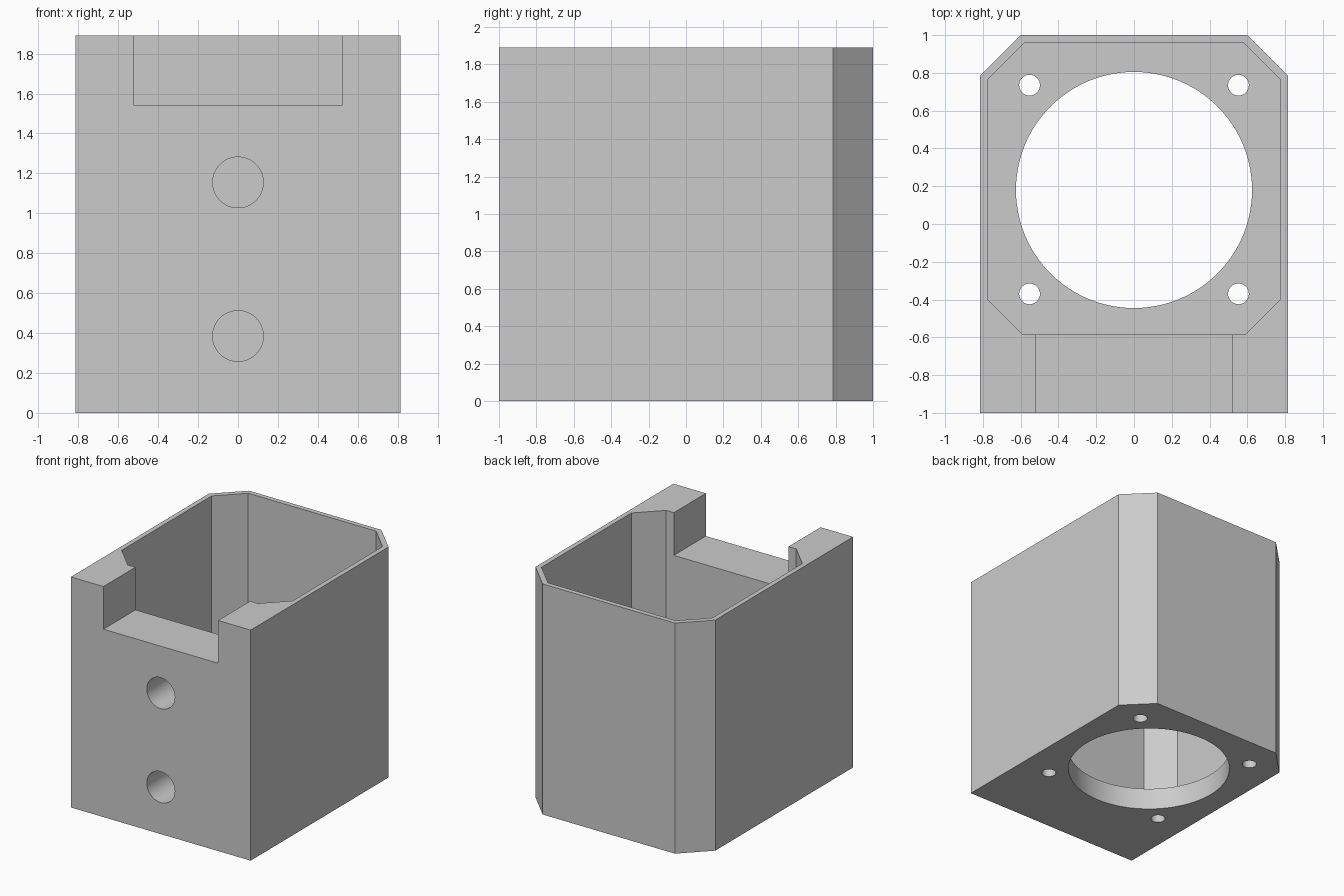
import bpy, math

cube = bpy.data.objects.get("Cube")
if cube:
    bpy.data.objects.remove(cube, do_unlink=True)

HEIGHT, FLOOR = 1.89, 0.18

grey = bpy.data.materials.new("light grey")
grey.use_nodes = True
colour = (0.6, 0.6, 0.6, 1)
grey.diffuse_color = colour
grey.node_tree.nodes["Principled BSDF"].inputs["Base Color"].default_value = colour


def prism(name, half_outline, z0, z1):
    """Extrude a left-half outline, mirrored in x, between two heights."""
    outline = half_outline + [(-x, y) for x, y in reversed(half_outline)]
    n = len(outline)
    verts = [(x, y, z) for z in (z0, z1) for x, y in outline]
    faces = [tuple(reversed(range(n))), tuple(range(n, 2 * n))]
    faces += [(i, (i + 1) % n, (i + 1) % n + n, i + n) for i in range(n)]
    mesh = bpy.data.meshes.new(name)
    mesh.from_pydata(verts, [], faces)
    obj = bpy.data.objects.new(name, mesh)
    bpy.context.collection.objects.link(obj)
    mesh.materials.append(grey)
    return obj


def cylinder(name, radius, depth, location, sides, rotation=(0, 0, 0)):
    bpy.ops.mesh.primitive_cylinder_add(vertices=sides, radius=radius, depth=depth,
                                        location=location, rotation=rotation)
    obj = bpy.context.object
    obj.name = name
    obj.data.materials.append(grey)
    return obj


def cut(target, cutter):
    """Subtract the cutter from the target, then discard it."""
    cutter.hide_render = True
    mod = target.modifiers.new("cut", 'BOOLEAN')
    mod.operation, mod.solver, mod.object = 'DIFFERENCE', 'EXACT', cutter
    bpy.context.view_layer.objects.active = target
    bpy.ops.object.modifier_apply(modifier=mod.name)
    bpy.data.objects.remove(cutter, do_unlink=True)


# Outer block with bevelled back corners
housing = prism("housing", [(0.815, -1), (0.815, 0.785), (0.6, 1)], 0, HEIGHT)

# Eight-sided cavity, open at the top
cut(housing, prism("cavity_cutter",
                   [(0.59, -0.585), (0.775, -0.4), (0.775, 0.765), (0.58, 0.96)],
                   FLOOR, HEIGHT + 0.2))

# Notch through the top of the thick front wall
cut(housing, prism("notch_cutter", [(0.52, -1.2), (0.52, -0.3)], 1.54, HEIGHT + 0.2))

# Large opening and four screw holes in the floor
cut(housing, cylinder("opening_cutter", 0.625, 0.6, (0, 0.18, 0.1), 96))
for x in (-0.553, 0.553):
    for y in (-0.37, 0.735):
        cut(housing, cylinder("screw_cutter", 0.055, 0.6, (x, y, 0.1), 32))

# Two blind holes in the front
HOLE_DEPTH = 0.36
for z in (0.385, 1.155):
    cut(housing, cylinder("front_hole_cutter", 0.127, 2 * HOLE_DEPTH, (0, -1, z), 48,
                          (math.pi / 2, 0, 0)))

# Smooth hole walls, sharp edges elsewhere
bpy.ops.object.select_all(action='DESELECT')
housing.select_set(True)
bpy.context.view_layer.objects.active = housing
bpy.ops.object.shade_smooth_by_angle(angle=math.radians(30))
